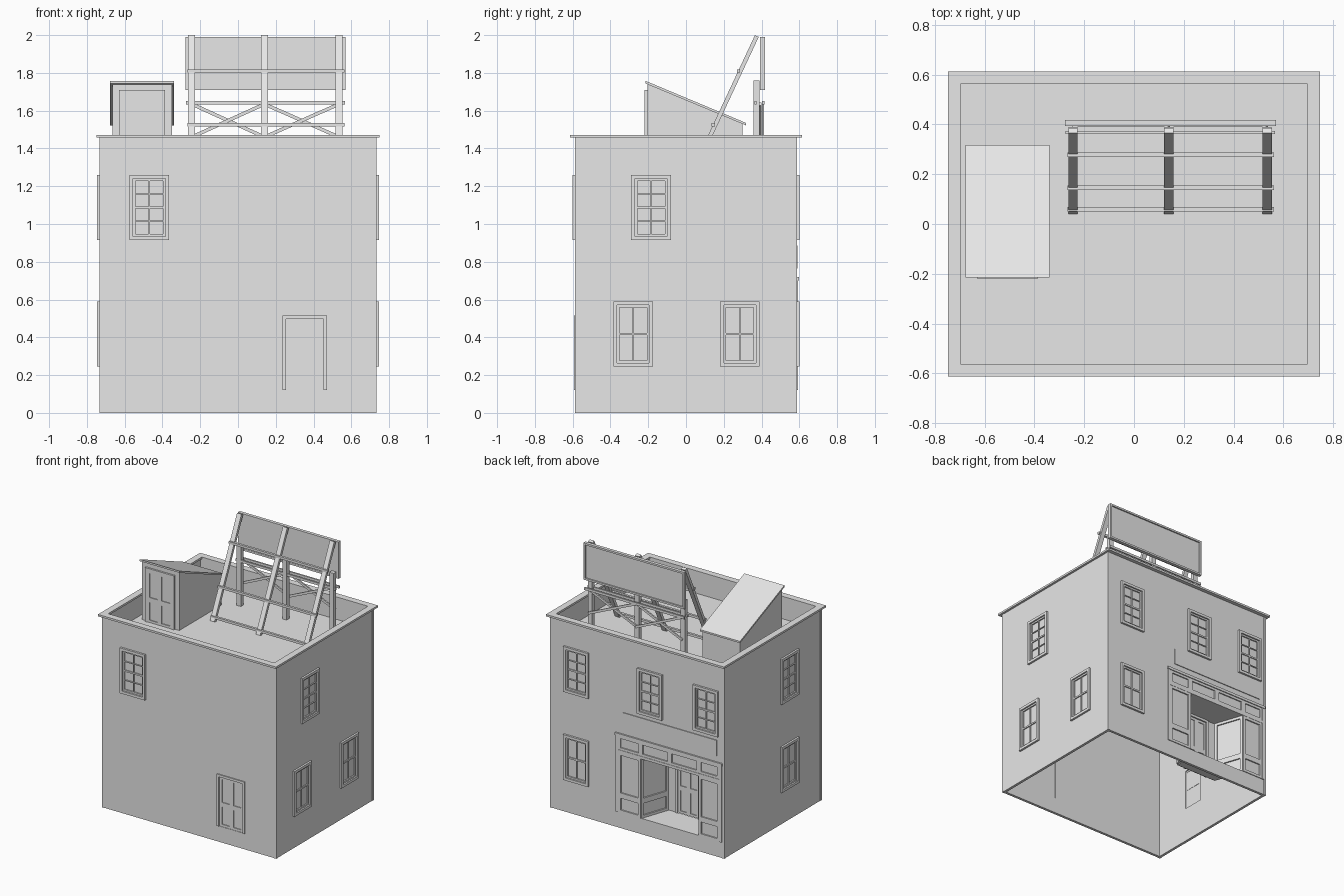
import bpy, bmesh
from math import pi, atan2, hypot
from mathutils import Matrix, Vector

cube = bpy.data.objects.get("Cube")
if cube:
    bpy.data.objects.remove(cube, do_unlink=True)

grey = bpy.data.materials.new("plain_grey")
grey.use_nodes = True
grey.diffuse_color = (0.8, 0.8, 0.8, 1)
grey.node_tree.nodes["Principled BSDF"].inputs["Base Color"].default_value = (0.8, 0.8, 0.8, 1)

HX, HY, TOP, ROOF, T = 0.731, 0.585, 1.46, 1.30, 0.02
I = Matrix.Identity(4)


def finish(name, bm, M):
    bmesh.ops.recalc_face_normals(bm, faces=bm.faces)
    me = bpy.data.meshes.new(name)
    bm.to_mesh(me)
    bm.free()
    me.materials.append(grey)
    ob = bpy.data.objects.new(name, me)
    ob.matrix_world = M
    bpy.context.collection.objects.link(ob)
    return ob


def part(name, boxes, M=I):
    """One object from boxes given as (x0, x1, y0, y1, z0, z1)."""
    bm = bmesh.new()
    for x0, x1, y0, y1, z0, z1 in boxes:
        mat = Matrix.Translation(((x0 + x1) / 2, (y0 + y1) / 2, (z0 + z1) / 2))
        mat = mat @ Matrix.Diagonal((x1 - x0, y1 - y0, z1 - z0, 1))
        bmesh.ops.create_cube(bm, size=1, matrix=mat)
    return finish(name, bm, M)


def prism(name, points, direction, M=I):
    """Extrude a polygon along a direction."""
    bm = bmesh.new()
    face = bm.faces.new([bm.verts.new(p) for p in points])
    new = bmesh.ops.extrude_face_region(bm, geom=[face])["geom"]
    moved = [v for v in new if isinstance(v, bmesh.types.BMVert)]
    bmesh.ops.translate(bm, verts=moved, vec=direction)
    return finish(name, bm, M)


def beam(name, a, b, width, depth):
    """A straight timber from a to b; width lies along x where it can."""
    a, b = Vector(a), Vector(b)
    z = (b - a).normalized()
    x = Vector((0, 1, 0)) if abs(z.x) > 0.5 else Vector((1, 0, 0))
    y = z.cross(x).normalized()
    M = Matrix((x, y, z)).transposed().to_4x4()
    M.translation = a
    w, d = width / 2, depth / 2
    return part(name, [(-w, w, -d, d, 0, (b - a).length)], M)


def ring(x0, x1, z0, z1, w, y0, y1):
    """Four boxes framing an upright rectangle."""
    return [(x0, x0 + w, y0, y1, z0, z1), (x1 - w, x1, y0, y1, z0, z1),
            (x0 + w, x1 - w, y0, y1, z0, z0 + w), (x0 + w, x1 - w, y0, y1, z1 - w, z1)]


def side(angle, half):
    """Wall frame: x along the wall, -y outward."""
    return Matrix.Rotation(angle, 4, "Z") @ Matrix.Translation((0, -half, 0))


FRONT, RIGHT, BACK, LEFT = side(0, HY), side(pi / 2, HX), side(pi, HY), side(-pi / 2, HX)
WW, WH = 0.105, 0.345  # window half width and height
LOW, HIGH = 0.245, 0.915


def window(name, M, u, z, rows):
    x0, x1, z1 = u - WW, u + WW, z + WH
    boxes = ring(x0, x1, z, z1, 0.02, -0.015, T)
    boxes += ring(x0 + 0.02, x1 - 0.02, z + 0.02, z1 - 0.02, 0.012, -0.004, 0.014)
    boxes.append((u - 0.003, u + 0.003, -0.002, 0.014, z + 0.03, z1 - 0.03))
    for i in range(1, rows):
        h = z + 0.03 + (WH - 0.06) * i / rows
        t = 0.006 if 2 * i == rows else 0.003
        boxes.append((x0 + 0.03, x1 - 0.03, -0.002, 0.014, h - t, h + t))
    part(name + "_frame", boxes, M)
    part(name + "_glass", [(x0 + 0.02, x1 - 0.02, 0.006, 0.012, z + 0.02, z1 - 0.02)], M)


def door(name, M, u, z0, z1, half, proud=0.008):
    """Cased four-panel door."""
    c = 0.018
    part(name + "_casing", [(u - half, u - half + c, -proud, T, z0, z1),
                            (u + half - c, u + half, -proud, T, z0, z1),
                            (u - half + c, u + half - c, -proud, T, z1 - c, z1)], M)
    w, split = half - c, z0 + (z1 - z0) * 0.42
    part(name + "_slab", [(u - w, u + w, 0.009, 0.015, z0, z1 - c)], M)
    stiles = []
    for a, b in ((u - w, u), (u, u + w)):
        stiles += ring(a, b, z0, split, 0.018, 0.003, 0.009)
        stiles += ring(a, b, split, z1 - c, 0.018, 0.003, 0.009)
    part(name + "_stiles", stiles, M)


def shop_panel(name, M, x0, x1, z0, z1):
    """Tall shop window above a panelled base."""
    mid = z0 + 0.13
    part(name + "_frame", ring(x0, x1, z0, mid, 0.02, -0.006, 0.014)
         + ring(x0, x1, mid, z1, 0.02, -0.006, 0.014), M)
    part(name + "_panes", [(x0, x1, 0.004, 0.010, z0, z1)], M)


def wall(name, M, half, holes):
    ob = part(name, [(-half, half, 0, T, 0, TOP)], M)
    cutter = part(name + "_cutter", [(a, b, -0.1, 0.1, c, d) for a, b, c, d in holes], M)
    cutter.hide_render = True
    mod = ob.modifiers.new("openings", "BOOLEAN")
    mod.object, mod.operation, mod.solver = cutter, "DIFFERENCE", "EXACT"
    bpy.context.view_layer.update()
    ob.data = bpy.data.meshes.new_from_object(ob.evaluated_get(bpy.context.evaluated_depsgraph_get()))
    ob.modifiers.clear()
    bpy.data.objects.remove(cutter, do_unlink=True)


# Walls with their windows: (position along wall, sill height, pane rows)
S0, S1, SZ0, SZ1 = -0.177, 0.713, 0.12, 0.70  # shopfront opening
sides = {
    "front": (FRONT, HX, [(-0.47, HIGH, 4)], [(0.235, 0.47, 0.12, 0.515)]),
    "right": (RIGHT, HY - T, [(-0.185, HIGH, 4), (-0.28, LOW, 2), (0.285, LOW, 2)], []),
    "back": (BACK, HX, [(-0.51, HIGH, 4), (0.11, HIGH, 4), (0.58, HIGH, 4), (-0.51, LOW, 2)],
             [(S0, S1, SZ0, SZ1)]),
    "left": (LEFT, HY - T, [(0.195, HIGH, 4), (0.195, LOW, 2)], []),
}
for key, (M, half, wins, holes) in sides.items():
    cuts = [(u - 0.09, u + 0.09, z + 0.01, z + WH - 0.01) for u, z, r in wins]
    wall(key + "_wall", M, half, cuts + holes)
    for i, (u, z, rows) in enumerate(wins):
        window(f"{key}_window_{i + 1}", M, u, z, rows)
door("side_door", FRONT, 0.3525, 0.12, 0.515, 0.1175)

# Corner posts, parapet cap and flat roof
for sx in (-1, 1):
    for sy in (-1, 1):
        x, y = sx * (HX - 0.008), sy * (HY - 0.008)
        part("corner_post", [(x - 0.01, x + 0.01, y - 0.01, y + 0.01, 0, TOP)])
CX, CY, CW = 0.748, 0.613, 0.05
part("parapet_cap", [(s * CX - CW * (s > 0), s * CX + CW * (s < 0), -CY, CY, 1.457, 1.472) for s in (-1, 1)]
     + [(CW - CX, CX - CW, s * CY - CW * (s > 0), s * CY + CW * (s < 0), 1.457, 1.472) for s in (-1, 1)])
part("flat_roof", [(T - HX, HX - T, T - HY, HY - T, ROOF - 0.02, ROOF)])

# Shopfront: show windows, transoms, cornice and sign board
R0, R1, B0, B1, DEEP, HEAD = 0.03, 0.52, 0.106, 0.444, 0.22, 0.575
shop_panel("shop_window_a", BACK, S0 + 0.02, R0, SZ0, HEAD)
shop_panel("shop_window_b", BACK, R1, S1 - 0.02, SZ0, HEAD)
part("shop_posts", [(x, x + 0.02, -0.008, T, SZ0, SZ1) for x in (S0, S1 - 0.02)], BACK)
part("shop_transom_bar", [(S0, S1, -0.008, T, HEAD, 0.595)], BACK)
transoms = []
for a, b in ((S0 + 0.02, R0), (R0, (R0 + R1) / 2), ((R0 + R1) / 2, R1), (R1, S1 - 0.02)):
    transoms += ring(a, b, 0.595, SZ1, 0.018, -0.005, 0.014)
part("transom_frames", transoms, BACK)
part("transom_panes", [(S0 + 0.02, S1 - 0.02, 0.004, 0.010, 0.595, SZ1)], BACK)
part("shop_cornice", [(S0 - 0.005, S1 + 0.005, -0.012, T, SZ1, 0.72)], BACK)
part("sign_board", [(-0.117, 0.67, -0.006, 0, 0.765, 0.885)], BACK)

# Recessed shop entrance with splayed sides
plan = ((R0, 0), (R1, 0), (B1, DEEP), (B0, DEEP))
for name, z in (("entrance_floor", SZ0 - 0.01), ("entrance_ceiling", HEAD)):
    prism(name, [(x, y, z) for x, y in plan], (0, 0, 0.01), BACK)
for name, a, b in (("entrance_side_a", plan[0], plan[3]), ("entrance_side_b", plan[2], plan[1])):
    dx, dy = b[0] - a[0], b[1] - a[1]
    M = BACK @ Matrix.Translation((*a, 0)) @ Matrix.Rotation(atan2(dy, dx), 4, "Z")
    shop_panel(name, M, 0, hypot(dx, dy), SZ0, HEAD)
deep = BACK @ Matrix.Translation((0, DEEP, 0))
door("shop_door", deep, 0.275, SZ0, HEAD, 0.105)
part("entrance_back", [(B0, 0.17, 0, 0.014, SZ0, HEAD), (0.38, B1, 0, 0.014, SZ0, HEAD)], deep)

# Roof access shed with a sloping roof
prism("shed_walls", [(-0.665, -0.205, ROOF), (-0.665, 0.3, ROOF), (-0.665, 0.3, 1.53), (-0.665, -0.205, 1.742)],
      (0.315, 0, 0))
prism("shed_roof", [(-0.677, -0.215, 1.744), (-0.677, 0.318, 1.522), (-0.677, 0.318, 1.535),
                    (-0.677, -0.215, 1.758)], (0.337, 0, 0))
door("shed_door", Matrix.Translation((0, -0.219, 0)), -0.508, ROOF, 1.71, 0.122, 0)

# Billboard frame: leaning legs, uprights, rails and cross braces
posts = (-0.245, 0.14, 0.535)
X0, X1 = -0.267, 0.563
for x in posts:
    beam("leaning_leg", (x, 0.05, ROOF), (x, 0.375, 1.995), 0.037, 0.022)
    part("upright_post", [(x - 0.018, x + 0.018, 0.358, 0.39, ROOF, 1.76)])
for y, z in ((0.06, 1.33), (0.146, 1.525), (0.279, 1.81)):
    part("front_rail", [(X0, X1, y - 0.01, y + 0.008, z - 0.009, z + 0.009)])
part("back_rails", [(X0 - 0.008, X1 + 0.004, y, y + 0.012, 1.632, 1.65) for y in (0.362, 0.403)])
for a, b in zip(posts, posts[1:]):
    beam("cross_brace", (a, 0.395, 1.46), (b, 0.395, 1.635), 0.01, 0.018)
    beam("cross_brace", (a, 0.407, 1.635), (b, 0.407, 1.46), 0.01, 0.018)

# Billboard panel with a thin border
part("billboard_panel", [(-0.27, 0.56, 0.395, 0.408, 1.715, 1.985)])
part("billboard_border", ring(-0.277, 0.57, 1.71, 1.99, 0.014, 0.393, 0.418))
top = max((o.matrix_world @ Vector(c)).z for o in bpy.data.objects if o.name.startswith("leaning") for c in o.bound_box)
